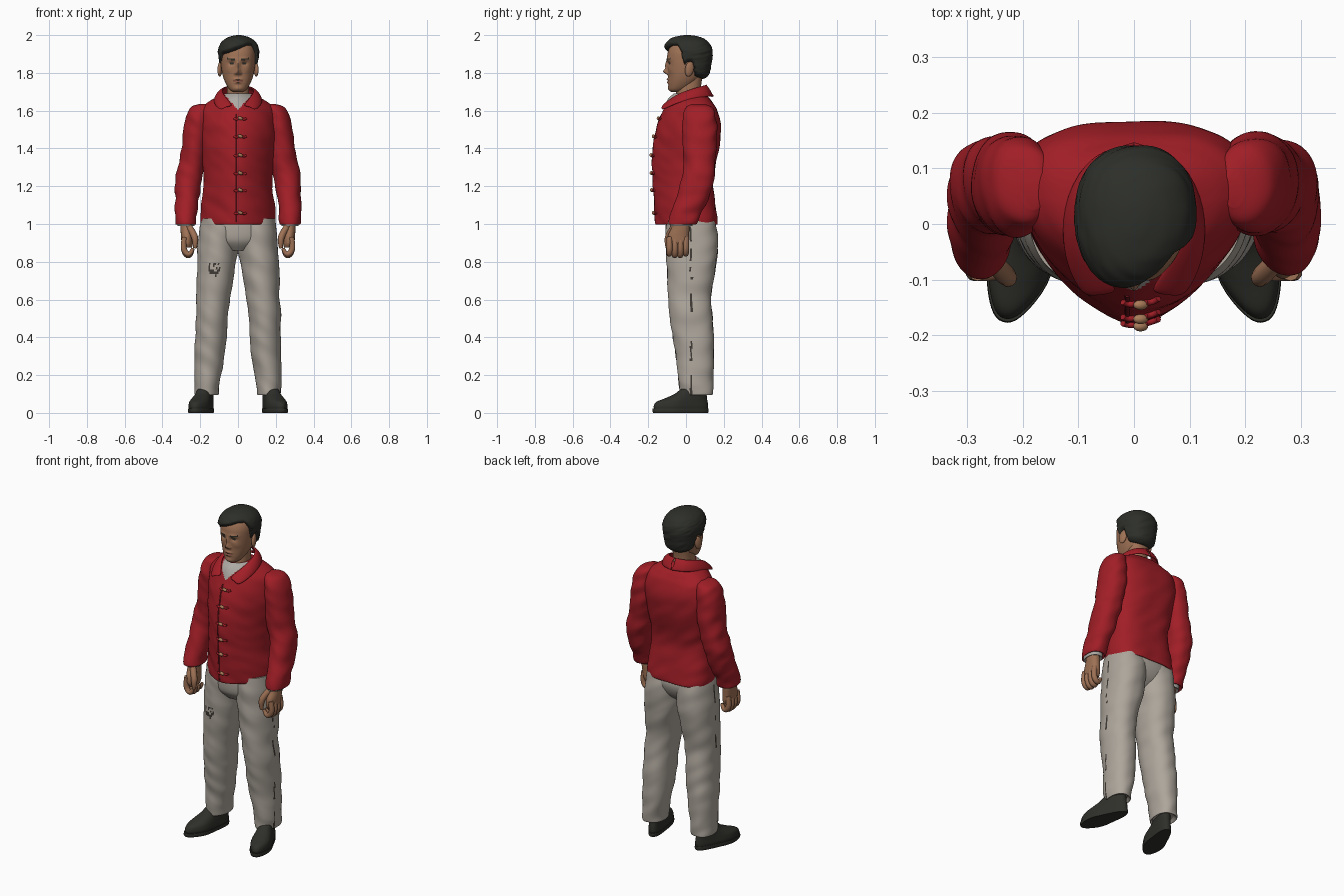
import bpy, bmesh, math
from mathutils import Vector, noise
from mathutils.bvhtree import BVHTree

if "Cube" in bpy.data.objects:
    bpy.data.objects.remove(bpy.data.objects["Cube"])


def material(name, r, g, b):
    mat = bpy.data.materials.new(name)
    mat.use_nodes = True
    mat.diffuse_color = (r, g, b, 1)
    shader = mat.node_tree.nodes["Principled BSDF"]
    shader.inputs["Base Color"].default_value = (r, g, b, 1)
    shader.inputs["Roughness"].default_value = 0.8
    return mat


RED = material("jacket red", .36, .013, .02)
SEAM = material("seam dark red", .15, .008, .012)
CLOTH = material("trouser grey", .42, .38, .33)
STAIN = material("stain dark", .05, .042, .035)
SKIN = material("skin", .34, .165, .09)
LIPS = material("lips", .24, .09, .06)
HAIR = material("hair black", .026, .028, .022)
LEATHER = material("shoe leather", .028, .028, .023)
SHIRT = material("shirt grey", .42, .4, .37)
BRASS = material("toggle brass", .4, .2, .1)


def catmull(a, b, c, d, t):
    return [q + .5 * t * (r - p + t * (2 * p - 5 * q + 4 * r - s + t * (3 * (q - r) + s - p)))
            for p, q, r, s in zip(a, b, c, d)]


def finish(obj, mats):
    for mat in mats:
        obj.data.materials.append(mat)
    return obj


def loft(name, rings, mats, n=64, steps=8, front=2.0, back=2.3, mid=.5,
         side=1, warp=None, paint=None):
    """Smooth skin through horizontal rings given as (x, z, half width, front y, back y)."""
    rows = []
    for i in range(len(rings) - 1):
        four = [rings[max(0, min(len(rings) - 1, i + k))] for k in (-1, 0, 1, 2)]
        rows += [catmull(*four, s / steps) for s in range(steps)]
    rows.append(rings[-1])
    bm = bmesh.new()
    loops = []
    for x, z, rx, yf, yb in rows:
        centre = Vector((side * x, yf + (yb - yf) * mid, z))
        loop = []
        for k in range(n):
            a = math.tau * k / n
            c, s = math.cos(a), math.sin(a)
            power = 2 / (front if s < 0 else back)
            depth = centre.y - yf if s < 0 else yb - centre.y
            p = centre + Vector((math.copysign(abs(c) ** power, c) * rx,
                                 math.copysign(abs(s) ** power, s) * depth, 0))
            loop.append(bm.verts.new(warp(p, centre) if warp else p))
        loops.append(loop)
    for lo, hi in zip(loops, loops[1:]):
        for k in range(n):
            bm.faces.new((lo[k], lo[(k + 1) % n], hi[(k + 1) % n], hi[k]))
    bm.faces.new(loops[0])
    bm.faces.new(loops[-1])
    bmesh.ops.remove_doubles(bm, verts=bm.verts, dist=.0002)
    bmesh.ops.recalc_face_normals(bm, faces=bm.faces)
    for f in bm.faces:
        f.material_index = paint(f.calc_center_median()) if paint else 0
    mesh = bpy.data.meshes.new(name)
    bm.to_mesh(mesh)
    bm.free()
    obj = bpy.data.objects.new(name, mesh)
    bpy.context.collection.objects.link(obj)
    return finish(obj, mats)


def tube(name, points, radius, mat, taper=None):
    curve = bpy.data.curves.new(name, "CURVE")
    curve.dimensions = "3D"
    curve.bevel_depth, curve.bevel_resolution, curve.use_fill_caps = radius, 3, True
    spline = curve.splines.new("NURBS")
    spline.points.add(len(points) - 1)
    for i, (dot, p) in enumerate(zip(spline.points, points)):
        dot.co = (*p, 1)
        dot.radius = taper[i] if taper else 1
    spline.order_u, spline.use_endpoint_u, spline.resolution_u = 3, True, 6
    obj = bpy.data.objects.new(name, curve)
    bpy.context.collection.objects.link(obj)
    return finish(obj, [mat])


def ball(name, place, size, mat, turn=(0, 0, 0)):
    bpy.ops.mesh.primitive_uv_sphere_add(segments=20, ring_count=12, location=place, rotation=turn)
    obj = bpy.context.object
    obj.name, obj.scale = name, size
    return finish(obj, [mat])


def folds(amount, wide, tall):
    def warp(p, c):
        out = (p - c).normalized()
        return p + out * amount * noise.noise(Vector((p.x * wide, p.y * wide, p.z * tall + p.x * 9)))
    return warp


# Jacket body, with the shirt showing in the open neck
jacket = loft("jacket_body", [
    (0, 1.02, .17, -.14, .14), (0, 1.0, .195, -.163, .168), (0, 1.08, .198, -.166, .16),
    (0, 1.2, .183, -.174, .142), (0, 1.3, .185, -.178, .152), (0, 1.42, .2, -.172, .176),
    (0, 1.52, .21, -.152, .184), (0, 1.6, .2, -.122, .166), (0, 1.64, .165, -.105, .142),
    (0, 1.67, .115, -.088, .118), (0, 1.69, .075, -.065, .095)],
    [RED, SHIRT], n=112, front=1.65, back=2.8, mid=.62, warp=folds(.006, 8, 16),
    paint=lambda c: int(c.y < 0 and c.z > 1.605 + abs(c.x) * 1.1))
skin_tree = BVHTree.FromPolygons([v.co for v in jacket.data.vertices],
                                 [tuple(p.vertices) for p in jacket.data.polygons])


def on_front(x, z, lift=0):
    hit = skin_tree.ray_cast(Vector((x, -1, z)), Vector((0, 1, 0)))[0]
    return Vector((x, hit.y - lift, z))


# Front opening and toggles
tube("placket_edge", [on_front(-.012, 1.01 + .03 * i, -.002) for i in range(20)], .005, SEAM)
for height in (1.56, 1.465, 1.365, 1.27, 1.18, 1.06):
    for s in (-1, 1):
        tube("frog_loop", [on_front(.012 + s * (.008 + .012 * i), height - .012 * (i % 2), .004)
                           for i in range(3)], .006, RED)
    ball("toggle", on_front(.012, height, .008), (.014, .009, .009), BRASS, (0, .4, 0))

# Folded collar: rows run from the neck edge to the outer edge
bm = bmesh.new()
inner = [(0, .105, 1.735), (.055, .09, 1.732), (.085, .03, 1.715), (.078, -.04, 1.69),
         (.05, -.09, 1.655), (.022, -.125, 1.622)]
outer = [(0, .142, 1.675), (.075, .132, 1.675), (.125, .05, 1.665), (.13, -.03, 1.645),
         (.118, -.085, 1.622), (.09, -.134, 1.598)]
for s in (-1, 1):
    grid = []
    for a, b in zip(inner, outer):
        a, b = (Vector((s * q[0], q[1], q[2])) for q in (a, b))
        bulge = Vector((s * .006, 0, .012))
        grid.append([bm.verts.new(q) for q in (a, a.lerp(b, .5) + bulge, b)])
    for g, h in zip(grid, grid[1:]):
        for k in (0, 1):
            bm.faces.new((g[k], g[k + 1], h[k + 1], h[k]))
bmesh.ops.remove_doubles(bm, verts=bm.verts, dist=.001)
bmesh.ops.recalc_face_normals(bm, faces=bm.faces)
mesh = bpy.data.meshes.new("collar")
bm.to_mesh(mesh)
bm.free()
collar = bpy.data.objects.new("collar", mesh)
bpy.context.collection.objects.link(collar)
finish(collar, [RED])
thick = collar.modifiers.new("thickness", "SOLIDIFY")
thick.thickness, thick.offset = .012, 0
collar.modifiers.new("rounding", "SUBSURF").levels = 2


# Worn seams and a stain on the trousers
def wear(c):
    grit = noise.noise(c * 60)
    seam = abs(c.x) > .17 and abs(c.y - .027) < .005 and noise.noise(c * 14) > .1
    patch = c.y < 0 and abs(c.x + .125) < .028 and abs(c.z - .76) < .036 and grit > .05
    return int(seam or patch)


loft("trouser_seat", [(0, 1.05, .185, -.1, .14), (0, .98, .198, -.108, .16),
                      (0, .91, .17, -.1, .135), (0, .86, .08, -.06, .08)], [CLOTH])

for s, label in ((1, "left"), (-1, "right")):
    loft(label + "_trouser_leg", [
        (.095, 1.03, .1, -.1, .15), (.1, .95, .107, -.108, .166), (.108, .86, .107, -.105, .168),
        (.118, .76, .1, -.1, .155), (.13, .62, .09, -.094, .134), (.14, .5, .085, -.084, .14),
        (.145, .38, .083, -.066, .147), (.155, .25, .075, -.045, .147),
        (.163, .14, .064, -.036, .143), (.164, .095, .06, -.032, .14),
        (.164, .11, .045, -.02, .12)],
        [CLOTH, STAIN], n=80, steps=10, side=s, warp=folds(.007, 7, 13), paint=wear)

    loft(label + "_sleeve", [
        (.18, 1.635, .02, .03, .1), (.2, 1.615, .053, .0, .14), (.215, 1.55, .066, -.02, .16),
        (.22, 1.45, .07, -.02, .165), (.236, 1.35, .071, -.015, .16), (.26, 1.25, .071, -.02, .151),
        (.27, 1.15, .064, -.05, .125), (.275, 1.06, .058, -.08, .08),
        (.277, 1.0, .055, -.094, .055), (.277, 1.015, .04, -.075, .035)],
        [RED], side=s, warp=folds(.009, 9, 17))
    loft(label + "_shirt_cuff", [(.277, 1.04, .045, -.08, .03), (.275, .99, .044, -.084, .034),
                                 (.275, 1.0, .03, -.07, .02)], [SHIRT], n=32, side=s)

    # Relaxed hand
    loft(label + "_palm", [(.277, 1.03, .028, -.07, .015), (.274, .985, .031, -.075, .018),
                           (.27, .94, .032, -.095, .016), (.268, .9, .03, -.098, .014),
                           (.264, .875, .02, -.085, .005)], [SKIN], n=32, side=s)
    for i in range(4):
        y = -.087 + .029 * i
        drop = .008 * (i in (1, 2))
        tube(label + "_finger", [(s * .282, y, .93), (s * .292, y, .88), (s * .276, y, .842 - drop),
                                 (s * .25, y - .003, .84 - drop), (s * .238, y - .004, .872)],
             .0155, SKIN, (1, 1.05, 1, .9, .55))
    tube(label + "_thumb", [(s * .262, -.06, .99), (s * .235, -.088, .95), (s * .224, -.1, .91),
                            (s * .228, -.098, .872)], .017, SKIN, (1, 1.1, 1, .55))

    # Shoe, turned outward around the heel
    def splay(p, c):
        wide = .82 + .28 * math.exp(-((p.y + .15) / .08) ** 2)
        x, y, a = (p.x - c.x) * wide, p.y, .29
        return Vector((c.x + s * (s * x * math.cos(a) - y * math.sin(a)),
                       .06 + s * x * math.sin(a) + y * math.cos(a), p.z))

    loft(label + "_shoe", [(.165, .015, .05, -.235, .055), (.165, .035, .053, -.24, .058),
                           (.165, .058, .051, -.225, .056), (.165, .078, .048, -.175, .052),
                           (.165, .1, .045, -.125, .05), (.165, .125, .042, -.09, .046),
                           (.165, .14, .03, -.06, .03)],
         [LEATHER], n=48, side=s, front=2.2, warp=splay)
    loft(label + "_sole", [(.165, 0, .053, -.242, .058), (.165, .01, .055, -.247, .061),
                           (.165, .022, .054, -.245, .06)],
         [LEATHER], n=48, steps=2, side=s, front=2.3, warp=splay)
    for z in (.098, .084):
        tube(label + "_lace", [splay(Vector((s * .165 + d * .026, -.09 - (.1 - z) * 2, z + .008 - abs(d) * .01)),
                                     Vector((s * .165, 0, z))) for d in (-1, 0, 1)], .004, LEATHER)

    ball(label + "_ear", (s * .095, .018, 1.82), (.012, .024, .04), SKIN, (-.2, 0, s * .3))

# Neck and head: features are soft bumps pushed out of the front
loft("neck", [(0, 1.6, .07, -.07, .085), (0, 1.67, .06, -.058, .08), (0, 1.73, .058, -.045, .08),
              (0, 1.8, .06, -.03, .09)], [SKIN])
features = {
    "nose tip": (0, 1.807, .012, .014, .024), "nose bridge": (0, 1.838, .01, .024, .012),
    "nostril": (.013, 1.798, .007, .007, .009), "brow": (.034, 1.872, .024, .009, .006),
    "eye socket": (.034, 1.85, .017, .011, -.009), "cheek": (.05, 1.815, .02, .018, .004),
    "upper lip": (0, 1.766, .02, .006, .009), "lower lip": (0, 1.749, .018, .006, .008),
    "chin": (0, 1.716, .022, .013, .006)}


def sculpt(p, c):
    if p.y < c.y:
        for fx, fz, wx, wz, amount in features.values():
            p.y -= amount * math.exp(-((abs(p.x) - fx) / wx) ** 2 - ((p.z - fz) / wz) ** 2)
    return p


def face_paint(c):
    x = abs(c.x)
    if c.y > -.05:
        return 0
    if x < .026 and abs(c.z - 1.757) < .011 - x * .25:
        return 1
    brow = .014 < x < .056 and abs(c.z - 1.869 - .08 * x) < .0045
    eye = ((x - .034) / .013) ** 2 + ((c.z - 1.851) / .005) ** 2 < 1
    return 2 if brow or eye else 0


loft("head", [(0, 1.698, .022, -.075, -.03), (0, 1.71, .042, -.088, .0), (0, 1.735, .06, -.093, .04),
              (0, 1.77, .076, -.094, .075), (0, 1.81, .086, -.095, .095), (0, 1.86, .091, -.1, .108),
              (0, 1.91, .09, -.096, .105), (0, 1.95, .075, -.075, .09), (0, 1.975, .04, -.04, .05)],
     [SKIN, LIPS, HAIR], n=128, steps=10, front=2.2, warp=sculpt, paint=face_paint)

# Hair: a cap trimmed along a hairline, swept over to the right
edge = [(-.2, .0), (-.06, .0), (-.03, -.045), (-.012, -.09), (.004, -.07), (.036, -.07),
        (.052, -.14), (.15, -.17)]


def comb(p, c):
    for (y0, h0), (y1, h1) in zip(edge, edge[1:]):
        if y0 <= p.y <= y1:
            line = 1.925 + h0 + (h1 - h0) * (p.y - y0) / (y1 - y0)
    if p.y < -.03:
        line += .35 * max(-.1, min(.06, p.x))
    full = max(0, min(1, (p.z - line) / .022)) ** .5
    strand = .003 * noise.noise(Vector((p.x * 12, p.y * 25, p.z * 70 + p.x * 30)))
    shape = (.78 + .22 * full) * (1 + 8 * strand * full)
    q = c + (p - c) * shape
    if q.y < 0:
        q.y *= 1 - 1.6 * q.x
    q.z = max(p.z, line)
    return q


loft("hair", [(.003, 1.75, .074, -.06, .1), (.003, 1.8, .094, -.09, .125), (.003, 1.87, .105, -.108, .139),
              (.003, 1.92, .109, -.118, .14), (.003, 1.96, .093, -.105, .122),
              (.003, 1.985, .063, -.075, .088), (.003, 1.997, .028, -.03, .045),
              (.003, 2.0, .006, .0, .012)],
     [HAIR], n=112, steps=10, warp=comb)

# Smooth shading with sharp creases kept
bpy.ops.object.select_all(action="DESELECT")
for obj in bpy.context.scene.objects:
    if obj.type == "MESH":
        obj.select_set(True)
        bpy.context.view_layer.objects.active = obj
bpy.ops.object.shade_smooth_by_angle(angle=math.radians(45))
